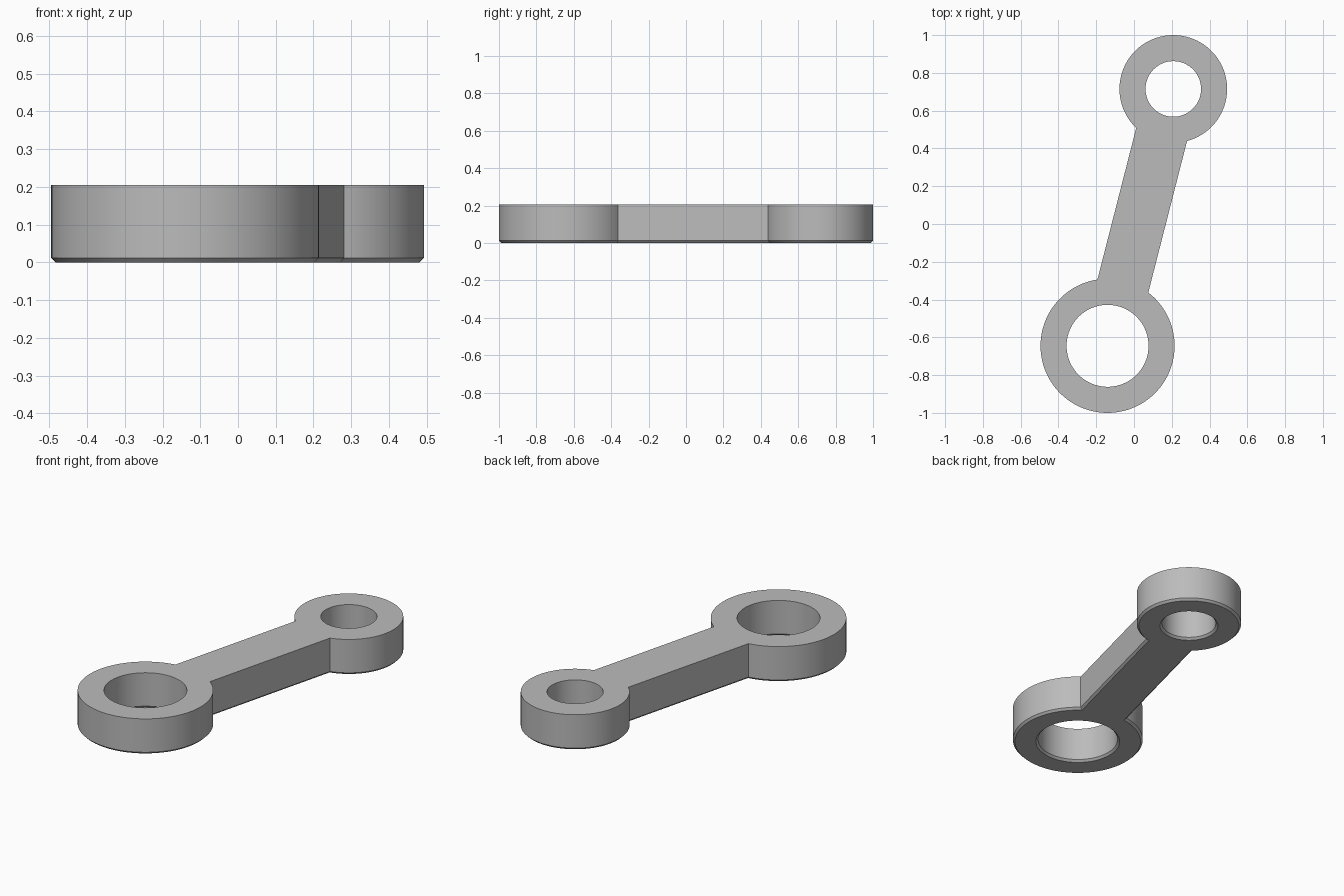
import bpy, bmesh
from math import atan2, asin, cos, sin, pi, radians

cube = bpy.data.objects.get("Cube")
if cube:
    bpy.data.objects.remove(cube, do_unlink=True)

HEIGHT, CHAMFER, ARM_HALF, STEPS = 0.205, 0.012, 0.139, 96
BIG, BIG_R, BIG_HOLE = (-0.14, -0.645), 0.355, 0.217
SMALL, SMALL_R, SMALL_HOLE = (0.208, 0.715), 0.285, 0.147
AXIS = atan2(SMALL[1] - BIG[1], SMALL[0] - BIG[0])


def arc(centre, radius, start, end):
    return [(centre[0] + radius * cos(start + (end - start) * i / STEPS),
             centre[1] + radius * sin(start + (end - start) * i / STEPS))
            for i in range(STEPS + 1)]


def outline(inset):
    """Two round ends joined by a straight arm, shrunk by inset."""
    points = []
    for centre, radius, facing in ((BIG, BIG_R, AXIS), (SMALL, SMALL_R, AXIS + pi)):
        r = radius - inset
        gap = asin((ARM_HALF - inset) / r)
        points += arc(centre, r, facing + gap, facing + 2 * pi - gap)
    return points


def hole(centre, radius):
    return lambda inset: arc(centre, radius + inset, 2 * pi, 0)[:-1]


bm = bmesh.new()
bottom_edges, top_edges = [], []

# Outer wall and bore walls, each chamfered at the bottom
for profile in (outline, hole(BIG, BIG_HOLE), hole(SMALL, SMALL_HOLE)):
    levels = [[bm.verts.new((x, y, z)) for x, y in profile(inset)]
              for z, inset in ((0, CHAMFER), (CHAMFER, 0), (HEIGHT, 0))]
    n = len(levels[0])
    for low, high in zip(levels, levels[1:]):
        for i in range(n):
            j = (i + 1) % n
            bm.faces.new((low[i], low[j], high[j], high[i]))
    for ring, edges in ((levels[0], bottom_edges), (levels[2], top_edges)):
        edges += [bm.edges.get((ring[i], ring[(i + 1) % n])) for i in range(n)]

# Flat faces around the two bores
for edges, up in ((bottom_edges, -1), (top_edges, 1)):
    bmesh.ops.triangle_fill(bm, edges=edges, use_beauty=True, normal=(0, 0, up))
bmesh.ops.recalc_face_normals(bm, faces=bm.faces[:])

mesh = bpy.data.meshes.new("connecting_link")
bm.to_mesh(mesh)
bm.free()
link = bpy.data.objects.new("connecting_link", mesh)
bpy.context.collection.objects.link(link)

# Plain grey finish
grey = bpy.data.materials.new("plain_grey")
grey.use_nodes = True
grey.diffuse_color = (0.5, 0.5, 0.5, 1)
grey.node_tree.nodes["Principled BSDF"].inputs["Base Color"].default_value = (0.5, 0.5, 0.5, 1)
mesh.materials.append(grey)

bpy.ops.object.select_all(action="DESELECT")
link.select_set(True)
bpy.context.view_layer.objects.active = link
bpy.ops.object.shade_smooth_by_angle(angle=radians(30))
